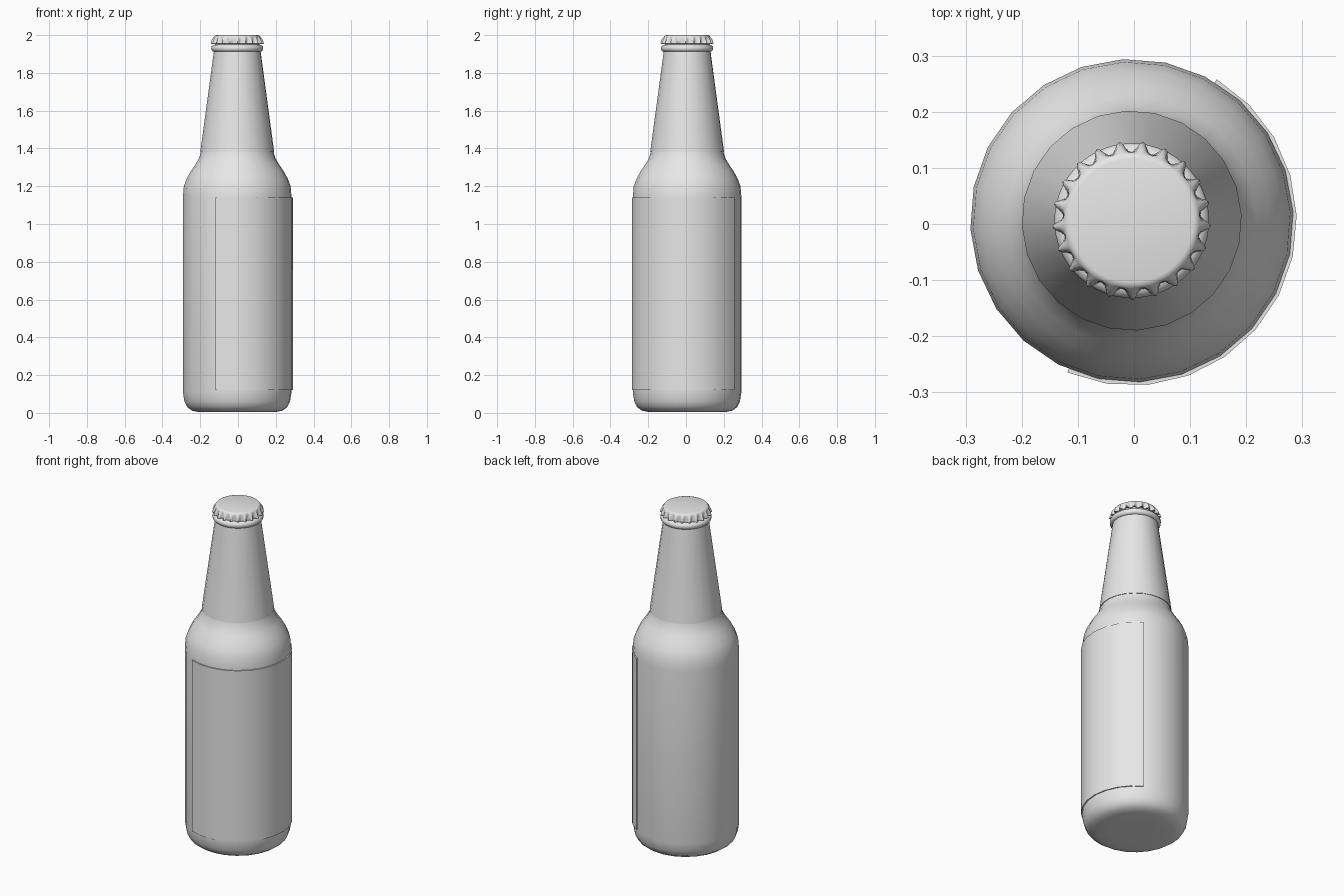
import bpy
import bmesh
from math import cos, radians, tau

cube = bpy.data.objects.get("Cube")
if cube:
    bpy.data.objects.remove(cube, do_unlink=True)

CENTRE = (-0.004, 0.006, 0)
PHASE = radians(3)

grey = bpy.data.materials.new("plain grey")
grey.use_nodes = True
grey.diffuse_color = (0.8, 0.8, 0.8, 1)
grey.node_tree.nodes["Principled BSDF"].inputs["Base Color"].default_value = (0.8, 0.8, 0.8, 1)


def finish(bm, name, angle):
    bmesh.ops.recalc_face_normals(bm, faces=bm.faces)
    mesh = bpy.data.meshes.new(name)
    bm.to_mesh(mesh)
    bm.free()
    obj = bpy.data.objects.new(name, mesh)
    bpy.context.collection.objects.link(obj)
    obj.location = CENTRE
    mesh.materials.append(grey)
    bpy.ops.object.select_all(action="DESELECT")
    obj.select_set(True)
    bpy.context.view_layer.objects.active = obj
    bpy.ops.object.shade_smooth_by_angle(angle=radians(angle))
    return obj


def lathe(name, profile, segments=24, start=PHASE, sweep=tau, angle=40,
          flute=lambda a: 0, closed_profile=False):
    """Turn (radius, height, flute depth) points about the upright axis."""
    bm = bmesh.new()
    full = sweep == tau
    columns = []
    for i in range(segments if full else segments + 1):
        a = start + sweep * i / segments
        column = []
        for r, z, *depth in profile:
            r += depth[0] * flute(a) if depth else 0
            column.append(bm.verts.new((r * cos(a), r * cos(a - tau / 4), z)))
        columns.append(column)
    rows = len(profile)
    for i in range(segments):
        c, d = columns[i], columns[(i + 1) % len(columns)]
        for j in range(rows if closed_profile else rows - 1):
            k = (j + 1) % rows
            bm.faces.new((c[j], d[j], d[k], c[k]))
    # Cap whatever is still open
    if not full:
        bm.faces.new(columns[0])
        bm.faces.new(columns[-1])
    elif not closed_profile:
        bm.faces.new([c[0] for c in columns])
        bm.faces.new([c[-1] for c in columns])
    return finish(bm, name, angle)


# Glass body with rounded base, sloping shoulder and tapering neck
lathe("bottle", [
    (0.12, 0.004), (0.2, 0.004), (0.24, 0.012), (0.265, 0.03), (0.28, 0.06),
    (0.288, 0.11), (0.288, 1.14), (0.283, 1.2), (0.268, 1.24), (0.246, 1.28),
    (0.222, 1.315), (0.204, 1.345), (0.191, 1.385), (0.119, 1.915), (0.118, 1.96),
])

# Thin sleeve round the neck
lathe("neck_sleeve", [
    (0.19, 1.38), (0.196, 1.38), (0.124, 1.913), (0.117, 1.913),
], closed_profile=True)

# Rolled lip under the cap
lathe("lip", [
    (0.115, 1.912), (0.13, 1.914), (0.137, 1.922), (0.138, 1.932),
    (0.135, 1.942), (0.126, 1.948), (0.115, 1.95),
], segments=48, closed_profile=True, angle=60)

# Raised label wrapped part way round the body
lathe("body_label", [
    (0.286, 0.12), (0.294, 0.12), (0.294, 1.14), (0.286, 1.14),
], segments=12, start=radians(-113), sweep=radians(172), closed_profile=True)

# Crimped crown cap with pointed flutes round its skirt
TEETH = 21


def crimp(a):
    return (0.5 + 0.5 * cos(TEETH * (a - radians(99)))) ** 1.5


lathe("crown_cap", [
    (0.11, 2.0), (0.117, 1.998), (0.121, 1.993), (0.122, 1.986, 0.006),
    (0.122, 1.975, 0.013), (0.123, 1.955, 0.019), (0.119, 1.953, 0.016),
    (0.112, 1.965),
], segments=TEETH * 8, angle=60, flute=crimp)
